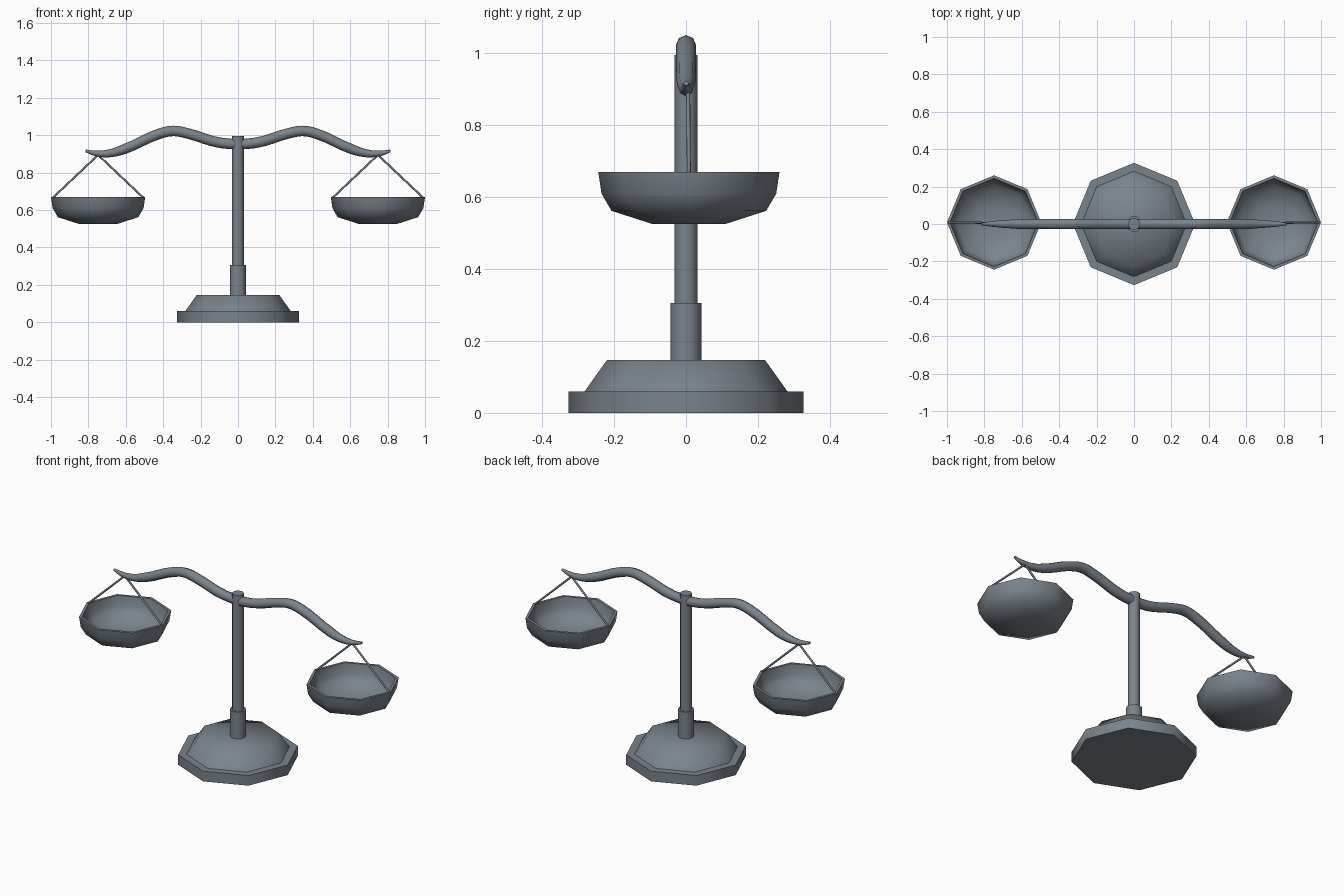
import bpy
import bmesh
from math import cos, sin, tau, radians

cube = bpy.data.objects.get("Cube")
if cube:
    bpy.data.objects.remove(cube, do_unlink=True)

metal = bpy.data.materials.new("slate grey metal")
metal.use_nodes = True
colour = (0.195, 0.228, 0.262, 1)
metal.diffuse_color = colour
metal.node_tree.nodes["Principled BSDF"].inputs["Base Color"].default_value = colour


def finish(obj):
    """Apply the metal and smooth all but the hard edges."""
    obj.data.materials.clear()
    obj.data.materials.append(metal)
    bpy.ops.object.select_all(action="DESELECT")
    obj.select_set(True)
    bpy.context.view_layer.objects.active = obj
    bpy.ops.object.shade_smooth_by_angle(angle=radians(60))
    return obj


def lathe(name, profile, centre=(0, 0, 0), sides=8):
    """Stack rings of (radius, z) and cap both ends."""
    bm = bmesh.new()
    rings = [[bm.verts.new((r * cos(tau * i / sides), r * sin(tau * i / sides), z))
              for i in range(sides)] for r, z in profile]
    for low, high in zip(rings, rings[1:]):
        for i in range(sides):
            j = (i + 1) % sides
            bm.faces.new((low[i], low[j], high[j], high[i]))
    bm.faces.new(rings[0][::-1])
    bm.faces.new(rings[-1])
    bmesh.ops.recalc_face_normals(bm, faces=bm.faces)
    mesh = bpy.data.meshes.new(name)
    bm.to_mesh(mesh)
    bm.free()
    obj = bpy.data.objects.new(name, mesh)
    obj.location = centre
    bpy.context.collection.objects.link(obj)
    return finish(obj)


def tube(name, points, thickness, bezier=False):
    """Sweep a round bar along points of (x, y, z, radius factor)."""
    curve = bpy.data.curves.new(name, "CURVE")
    curve.dimensions = "3D"
    curve.bevel_depth = thickness
    curve.bevel_resolution = 2
    curve.resolution_u = 4
    curve.use_fill_caps = True
    spline = curve.splines.new("BEZIER" if bezier else "POLY")
    knots = spline.bezier_points if bezier else spline.points
    knots.add(len(points) - 1)
    for knot, (x, y, z, factor) in zip(knots, points):
        knot.co = (x, y, z) if bezier else (x, y, z, 1)
        knot.radius = factor
        if bezier:
            knot.handle_left_type = knot.handle_right_type = "AUTO"
    obj = bpy.data.objects.new(name, curve)
    bpy.context.collection.objects.link(obj)
    bpy.ops.object.select_all(action="DESELECT")
    obj.select_set(True)
    bpy.context.view_layer.objects.active = obj
    bpy.ops.object.convert(target="MESH")
    return finish(bpy.context.view_layer.objects.active)


# Stepped octagonal foot and upright
lathe("base_plinth", [(0.327, 0), (0.327, 0.06)])
lathe("base_slope", [(0.282, 0.06), (0.22, 0.147)])
lathe("post_collar", [(0.043, 0.14), (0.043, 0.306)], sides=12)
lathe("post", [(0.032, 0.3), (0.032, 0.995)], sides=12)

# Double-humped beam, tapering to upturned tips
half = [(0.09, 0.959, 1), (0.27, 1.01, 1), (0.345, 1.023, 1), (0.42, 1.008, 1),
        (0.61, 0.925, 0.95), (0.69, 0.903, 0.75), (0.76, 0.903, 0.52), (0.815, 0.917, 0.25)]
right_half = [(-x, 0, z, f) for x, z, f in reversed(half)]
left_half = [(x, 0, z, f) for x, z, f in half]
tube("beam", right_half + left_half, 0.028, bezier=True)

# Hollow octagonal pans, each hung from two wires
bowl = [(0.1, 0.525), (0.215, 0.562), (0.243, 0.61), (0.252, 0.67),
        (0.236, 0.67), (0.228, 0.615), (0.205, 0.575), (0.1, 0.54)]
for side, sign in (("left", 1), ("right", -1)):
    lathe(side + "_pan", bowl, (sign * 0.748, 0.008, 0))
    for place, reach in (("inner", -0.243), ("outer", 0.243)):
        tube(f"{side}_{place}_wire",
             [(sign * 0.748, 0.006, 0.895, 1),
              (sign * (0.748 + reach), 0.008, 0.665, 1)], 0.0055)
